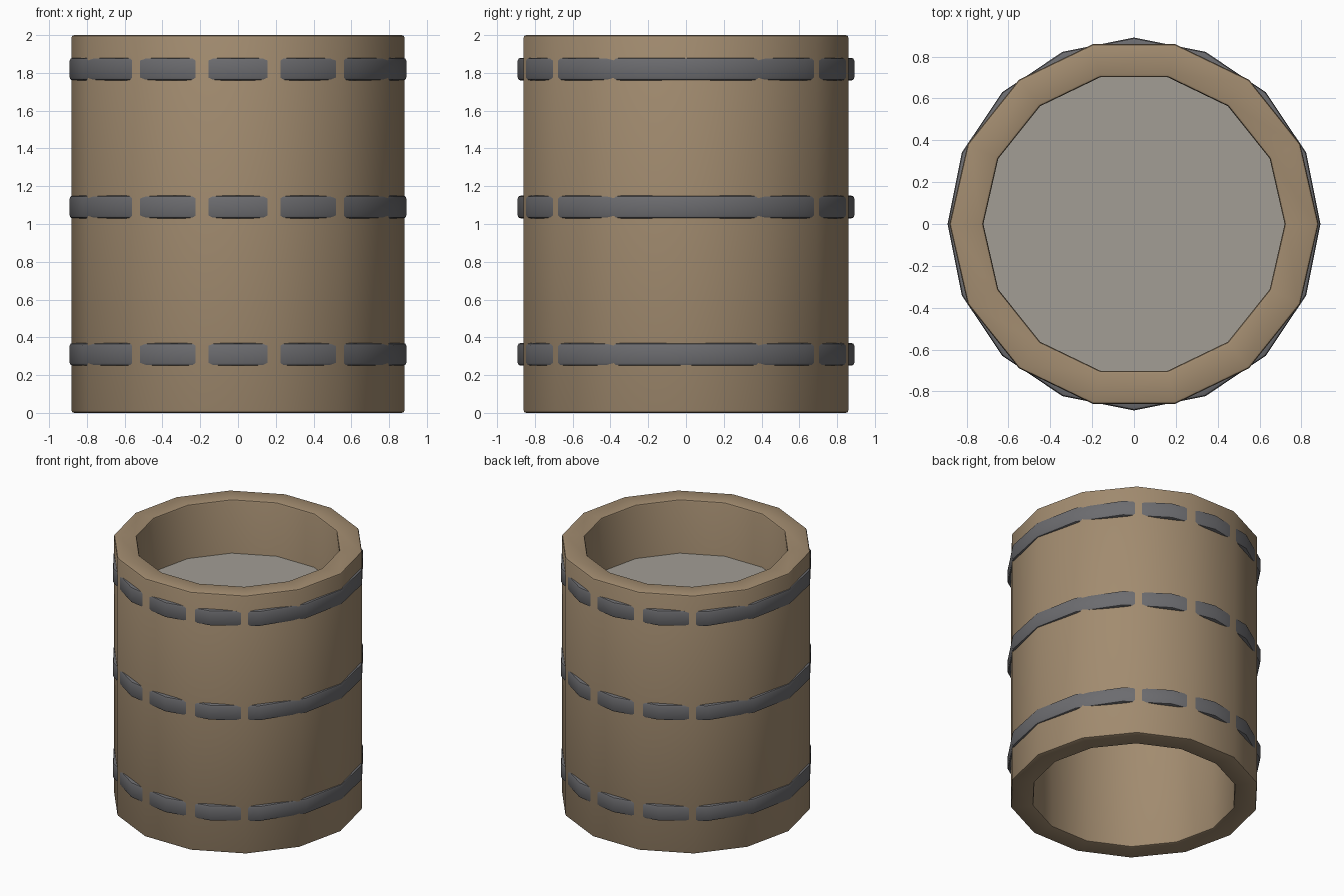
import bpy, bmesh
from math import pi, cos, sin, radians

if "Cube" in bpy.data.objects:
    bpy.data.objects.remove(bpy.data.objects["Cube"])


def material(name, rgb):
    m = bpy.data.materials.new(name)
    m.diffuse_color = (*rgb, 1)
    m.use_nodes = True
    m.node_tree.nodes["Principled BSDF"].inputs["Base Color"].default_value = m.diffuse_color
    return m


def finish(name, bm, mat):
    bmesh.ops.recalc_face_normals(bm, faces=bm.faces)
    mesh = bpy.data.meshes.new(name)
    bm.to_mesh(mesh)
    bm.free()
    obj = bpy.data.objects.new(name, mesh)
    bpy.context.collection.objects.link(obj)
    mesh.materials.append(mat)
    return obj


def ring(name, sides, r_out, r_in, z0, z1, bevel, mat):
    """Polygonal tube with a rectangular section and rounded rims."""
    bm = bmesh.new()
    loops = []
    for i in range(sides):
        a = 2 * pi * i / sides
        loops.append([bm.verts.new((r * cos(a), r * sin(a), z))
                      for r, z in ((r_out, z0), (r_out, z1), (r_in, z1), (r_in, z0))])
    for i in range(sides):
        a, b = loops[i], loops[(i + 1) % sides]
        for k in range(4):
            n = (k + 1) % 4
            bm.faces.new((a[k], b[k], b[n], a[n]))
    obj = finish(name, bm, mat)
    mod = obj.modifiers.new("rim_bevel", 'BEVEL')
    mod.width = bevel
    mod.segments = 2
    mod.limit_method = 'ANGLE'
    mod.angle_limit = radians(40)
    bpy.ops.object.select_all(action='DESELECT')
    obj.select_set(True)
    bpy.context.view_layer.objects.active = obj
    bpy.ops.object.modifier_apply(modifier=mod.name)
    bpy.ops.object.shade_smooth_by_angle(angle=radians(25))
    return obj


wood = material("wood", (0.36, 0.26, 0.16))
iron = material("iron", (0.15, 0.15, 0.16))
pale = material("pale_grey", (0.36, 0.34, 0.30))

# Wall of fourteen staves
ring("stave_wall", 14, 0.882, 0.72, 0.0, 2.0, 0.014, wood)

# Three metal hoops, partly sunk into the staves
for label, z in (("lower", 0.31), ("middle", 1.09), ("upper", 1.82)):
    ring(label + "_hoop", 16, 0.891, 0.80, z - 0.06, z + 0.06, 0.015, iron)

# Flat surface inside, a little below the rim
bm = bmesh.new()
bmesh.ops.create_circle(bm, cap_ends=True, segments=28, radius=0.76)
disc = finish("inner_surface", bm, pale)
disc.location.z = 1.585
